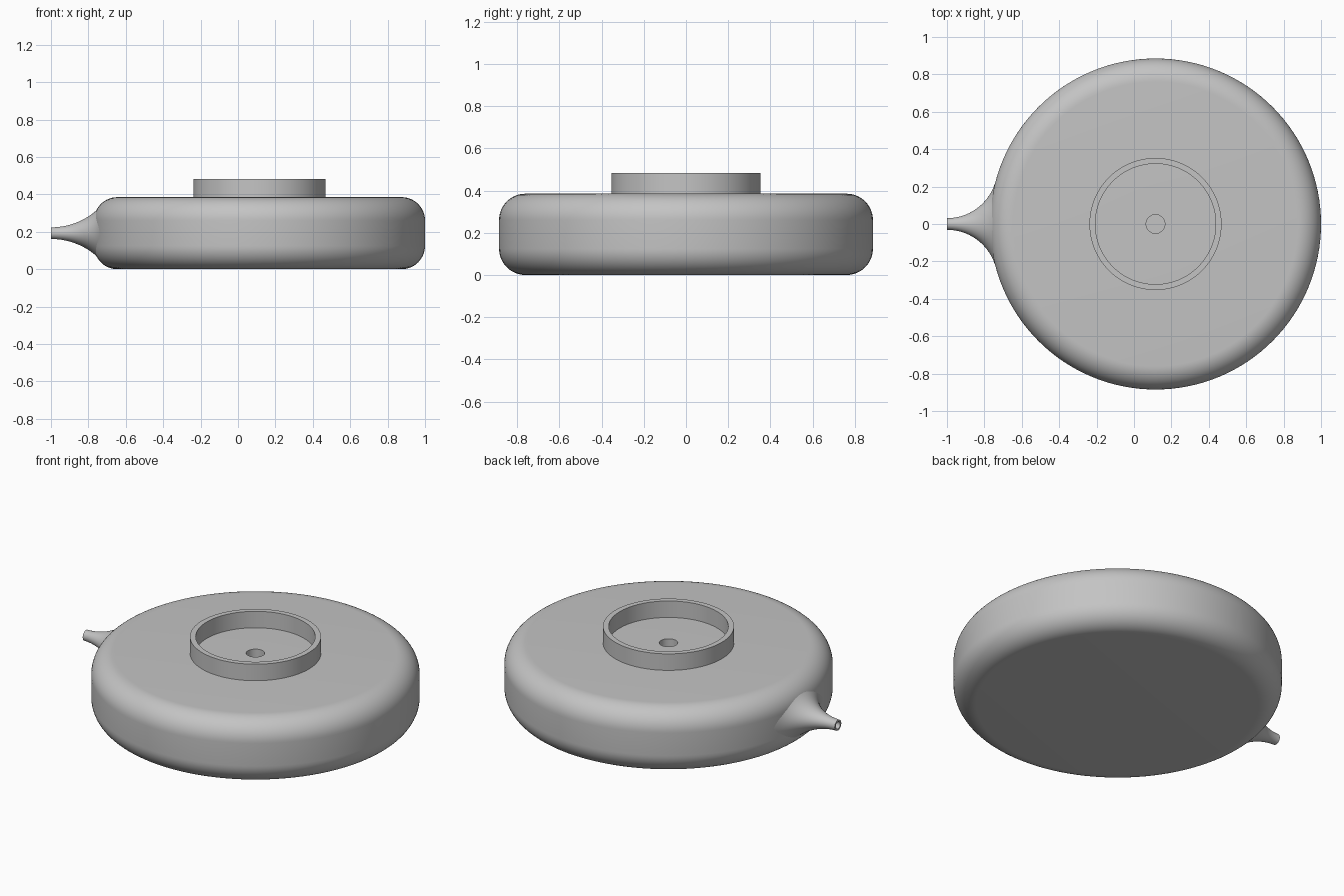
import bpy, bmesh
from math import sin, cos, pi, sqrt, radians

if "Cube" in bpy.data.objects:
    bpy.data.objects.remove(bpy.data.objects["Cube"])

grey = bpy.data.materials.new("plain grey")
grey.use_nodes = True
grey.diffuse_color = (0.55, 0.55, 0.55, 1)
grey.node_tree.nodes["Principled BSDF"].inputs["Base Color"].default_value = (0.55, 0.55, 0.55, 1)

CX, R, H, FILLET, WALL = 0.115, 0.885, 0.385, 0.125, 0.07
MID = H / 2


def loft(name, rings, closed=True):
    """Skin a list of equal point rings; closed joins the last ring to the first."""
    bm = bmesh.new()
    loops = [[bm.verts.new(p) for p in ring] for ring in rings]
    n = len(loops[0])
    pairs = list(zip(loops, loops[1:])) + ([(loops[-1], loops[0])] if closed else [])
    for a, b in pairs:
        for i in range(n):
            j = (i + 1) % n
            bm.faces.new((a[i], a[j], b[j], b[i]))
    bmesh.ops.remove_doubles(bm, verts=bm.verts, dist=1e-5)
    bmesh.ops.recalc_face_normals(bm, faces=bm.faces)
    mesh = bpy.data.meshes.new(name)
    bm.to_mesh(mesh)
    bm.free()
    obj = bpy.data.objects.new(name, mesh)
    bpy.context.collection.objects.link(obj)
    mesh.materials.append(grey)
    return obj


def lathe(name, profile, closed=True, n=128):
    return loft(name, [[(CX + r * cos(2 * pi * i / n), r * sin(2 * pi * i / n), z)
                        for i in range(n)] for r, z in profile], closed)


def smooth(obj):
    bpy.ops.object.select_all(action='DESELECT')
    obj.select_set(True)
    bpy.context.view_layer.objects.active = obj
    bpy.ops.object.shade_smooth_by_angle(angle=radians(30))


def rounded_side(radius, low, high, fillet, steps=14):
    """Outer profile from the top edge round to the bottom edge."""
    arc = [k * pi / 2 / steps for k in range(steps + 1)]
    c = radius - fillet
    top = [(c + fillet * sin(a), high - fillet + fillet * cos(a)) for a in arc]
    bottom = [(c + fillet * cos(a), low + fillet - fillet * sin(a)) for a in arc]
    return top + bottom


# Hollow round body with a small hole in the middle of the top
outer = rounded_side(R, 0, H, FILLET)
inner = rounded_side(R - WALL, WALL, H - WALL, FILLET - WALL)
body = lathe("body", [(0.05, H)] + outer + [(0, 0), (0, WALL)] + inner[::-1]
             + [(0.05, H - WALL)])

# Bore through the side wall behind the spout
bpy.ops.mesh.primitive_cylinder_add(vertices=32, radius=0.022, depth=0.3,
                                    location=(CX - R, 0, MID), rotation=(0, pi / 2, 0))
cutter = bpy.context.object
cutter.name = "bore_cutter"
cutter.hide_render = True
cut = body.modifiers.new("bore", 'BOOLEAN')
cut.object = cutter
cut.solver = 'EXACT'
bpy.context.view_layer.objects.active = body
bpy.ops.object.modifier_apply(modifier="bore")
bpy.data.objects.remove(cutter)
smooth(body)

# Raised collar on the top
collar = lathe("collar", [(0.353, H - 0.01), (0.353, 0.483), (0.322, 0.483), (0.322, H - 0.01)])
smooth(collar)


# Flared spout on the right side, with a bore
def flare(d, radius, limit, slope):
    e = min(d, limit)
    return 0.031 + radius - sqrt(radius ** 2 - e ** 2) + slope * (d - e)


def ellipse(x, ry, rz, n=64):
    return [(x, ry * cos(2 * pi * i / n), MID + rz * sin(2 * pi * i / n)) for i in range(n)]


LENGTH, STEPS = 0.29, 28
rings = []
for k in range(STEPS + 1):
    d = LENGTH * k / STEPS
    rings.append(ellipse(-1 + d, flare(d, 0.27, 0.266, 0.8), flare(d, 0.37, 0.27, 0.65)))
rings += [ellipse(-1 + LENGTH, 0.021, 0.021), ellipse(-1, 0.021, 0.021)]
spout = loft("spout", rings)
smooth(spout)
